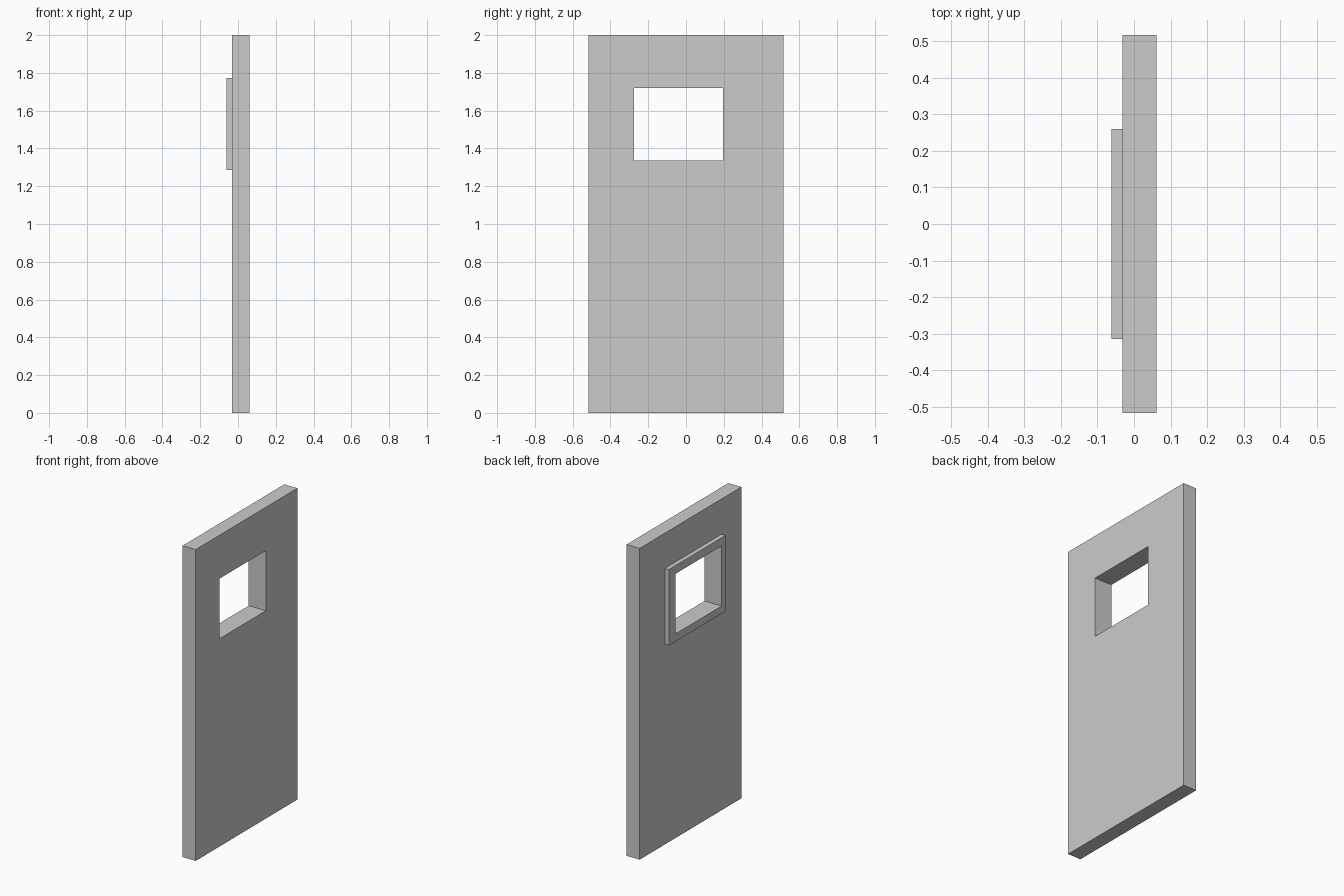
import bpy
import bmesh

if "Cube" in bpy.data.objects:
    bpy.data.objects.remove(bpy.data.objects["Cube"])

# Window opening shared by the door slab and its trim: y0, y1, z0, z1
OPENING = (-0.275, 0.196, 1.335, 1.721)


def corners(rect):
    y0, y1, z0, z1 = rect
    return [(y0, z0), (y1, z0), (y1, z1), (y0, z1)]


def holed_panel(name, x0, x1, outer, inner):
    """Rectangular plate across x0..x1 with a rectangular through-hole."""
    bm = bmesh.new()
    loops = [[bm.verts.new((x, y, z)) for y, z in corners(rect)]
             for x, rect in ((x0, outer), (x1, outer), (x1, inner), (x0, inner))]
    # Bridge each loop to the next: outer sides, front, hole walls, back
    for i in range(4):
        a, b = loops[i], loops[(i + 1) % 4]
        for j in range(4):
            k = (j + 1) % 4
            bm.faces.new((a[j], a[k], b[k], b[j]))
    bmesh.ops.recalc_face_normals(bm, faces=bm.faces)
    mesh = bpy.data.meshes.new(name)
    bm.to_mesh(mesh)
    bm.free()
    obj = bpy.data.objects.new(name, mesh)
    bpy.context.collection.objects.link(obj)
    return obj


# Door slab
holed_panel("door_slab", -0.032, 0.061, (-0.516, 0.516, 0.0, 2.0), OPENING)
# Raised trim around the window on the back side
holed_panel("window_trim", -0.061, -0.032, (-0.314, 0.26, 1.286, 1.774), OPENING)
